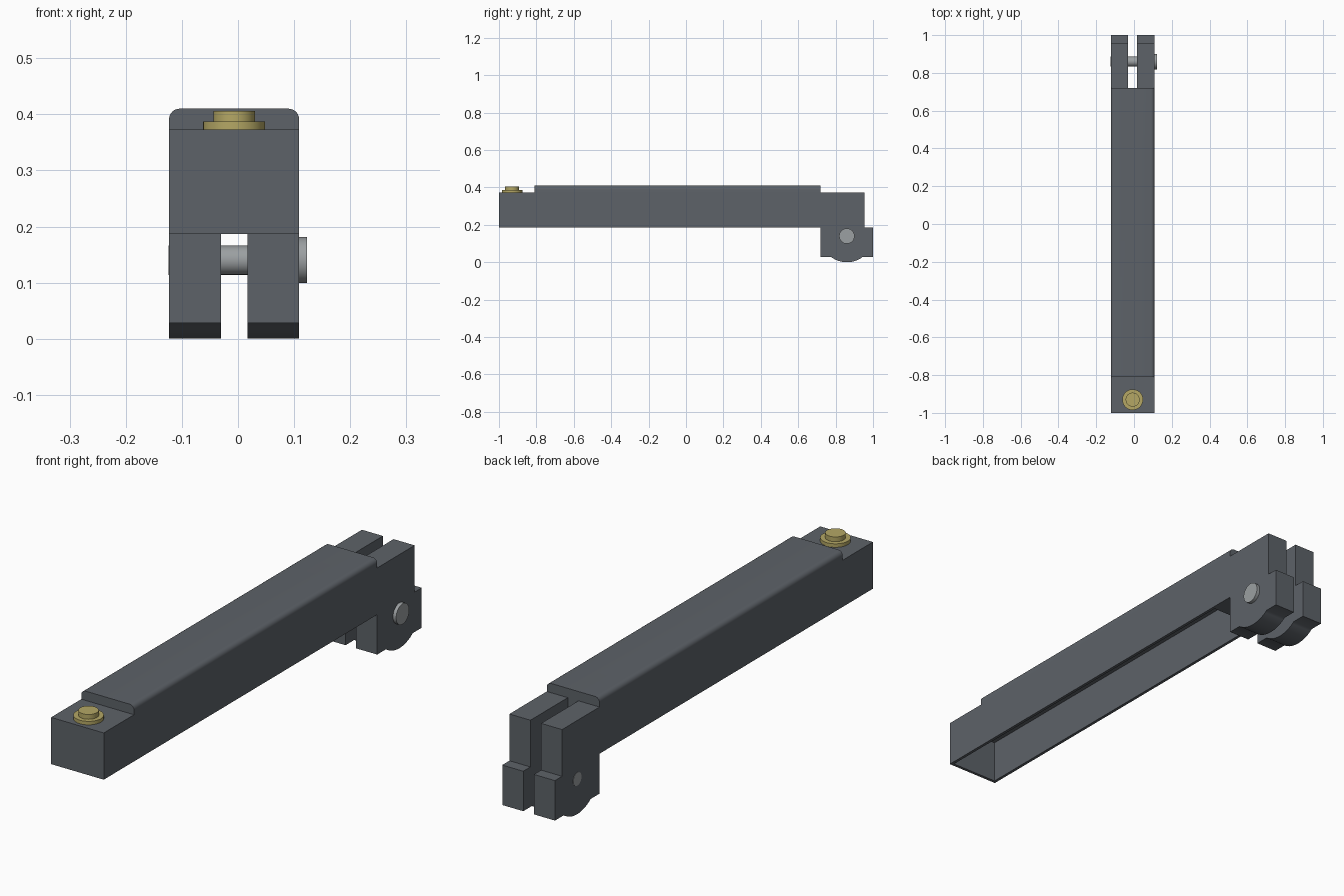
import bpy, bmesh, math

if "Cube" in bpy.data.objects:
    bpy.data.objects.remove(bpy.data.objects["Cube"])

CX = -0.007            # centre line of the arm
HALF = 0.116           # half width of the arm
PIN_Y, PIN_Z = 0.86, 0.14


def material(name, rgb):
    m = bpy.data.materials.new(name)
    m.diffuse_color = (*rgb, 1)
    m.use_nodes = True
    m.node_tree.nodes["Principled BSDF"].inputs["Base Color"].default_value = m.diffuse_color
    return m


steel = material("dark steel", (0.11, 0.123, 0.14))
brass = material("brass", (0.46, 0.39, 0.13))
silver = material("light metal", (0.33, 0.35, 0.36))


def finish(ob, mat):
    ob.data.materials.clear()
    ob.data.materials.append(mat)
    bpy.ops.object.select_all(action='DESELECT')
    ob.select_set(True)
    bpy.context.view_layer.objects.active = ob
    bpy.ops.object.shade_smooth_by_angle(angle=math.radians(35))


def cut_box(target, x0, x1, y0, y1, z0, z1):
    bpy.ops.mesh.primitive_cube_add(
        size=1, location=((x0 + x1) / 2, (y0 + y1) / 2, (z0 + z1) / 2))
    cutter = bpy.context.object
    cutter.name = "cutter"
    cutter.scale = (x1 - x0, y1 - y0, z1 - z0)
    cutter.hide_render = True
    mod = target.modifiers.new("cut", 'BOOLEAN')
    mod.object = cutter
    mod.solver = 'EXACT'
    bpy.context.view_layer.update()
    bpy.context.view_layer.objects.active = target
    bpy.ops.object.modifier_apply(modifier=mod.name)
    bpy.data.objects.remove(cutter)


def cylinder(name, mat, radius, start, end, axis):
    centre = [(a + b) / 2 for a, b in zip(start, end)]
    rot = (0, math.pi / 2, 0) if axis == 'X' else (0, 0, 0)
    bpy.ops.mesh.primitive_cylinder_add(
        vertices=48, radius=radius, depth=math.dist(start, end),
        location=centre, rotation=rot)
    ob = bpy.context.object
    ob.name = name
    finish(ob, mat)


# Arm: side profile (y, z) with the rounded lug foot, extruded across x
R, FOOT = 0.14, 0.028
spread = math.acos((PIN_Z - FOOT) / R)
profile = [(-1, 0.187), (-1, 0.373), (-0.81, 0.373), (-0.81, 0.41),
           (0.72, 0.41), (0.72, 0.373), (0.955, 0.373), (0.955, 0.187),
           (1, 0.187), (1, FOOT)]
for i in range(17):
    a = spread * (1 - i / 8)
    profile.append((PIN_Y + R * math.sin(a), PIN_Z - R * math.cos(a)))
profile += [(0.72, FOOT), (0.72, 0.187)]

bm = bmesh.new()
face = bm.faces.new([bm.verts.new((CX - HALF, y, z)) for y, z in profile])
ext = bmesh.ops.extrude_face_region(bm, geom=[face])
bmesh.ops.translate(bm, vec=(2 * HALF, 0, 0),
                    verts=[v for v in ext["geom"] if isinstance(v, bmesh.types.BMVert)])
# Rounded long top edges
top = [e for e in bm.edges if all(v.co.z > 0.405 for v in e.verts)
       and abs(e.verts[0].co.y - e.verts[1].co.y) > 1]
bmesh.ops.bevel(bm, geom=top, offset=0.019, segments=6, profile=0.5, affect='EDGES')
bmesh.ops.recalc_face_normals(bm, faces=bm.faces)
mesh = bpy.data.meshes.new("arm")
bm.to_mesh(mesh)
bm.free()
arm = bpy.data.objects.new("arm", mesh)
bpy.context.collection.objects.link(arm)

# Slot between the lugs and the open channel underneath
cut_box(arm, CX - 0.0235, CX + 0.0235, 0.72, 1.1, -0.1, 0.5)
WALL = 0.012
cut_box(arm, CX - HALF + WALL, CX + HALF - WALL, -1 + WALL, 0.61, 0.1, 0.36)
finish(arm, steel)

# Hinge pin and its head
cylinder("hinge_pin", silver, 0.026, (CX - HALF - 0.001, PIN_Y, PIN_Z),
         (CX + HALF, PIN_Y, PIN_Z), 'X')
cylinder("pin_head", silver, 0.041, (CX + HALF, PIN_Y, PIN_Z),
         (0.123, PIN_Y, PIN_Z), 'X')

# Contact button on the front step
cylinder("button_flange", brass, 0.055, (CX, -0.93, 0.373), (CX, -0.93, 0.387), 'Z')
cylinder("button_top", brass, 0.037, (CX, -0.93, 0.387), (CX, -0.93, 0.406), 'Z')
